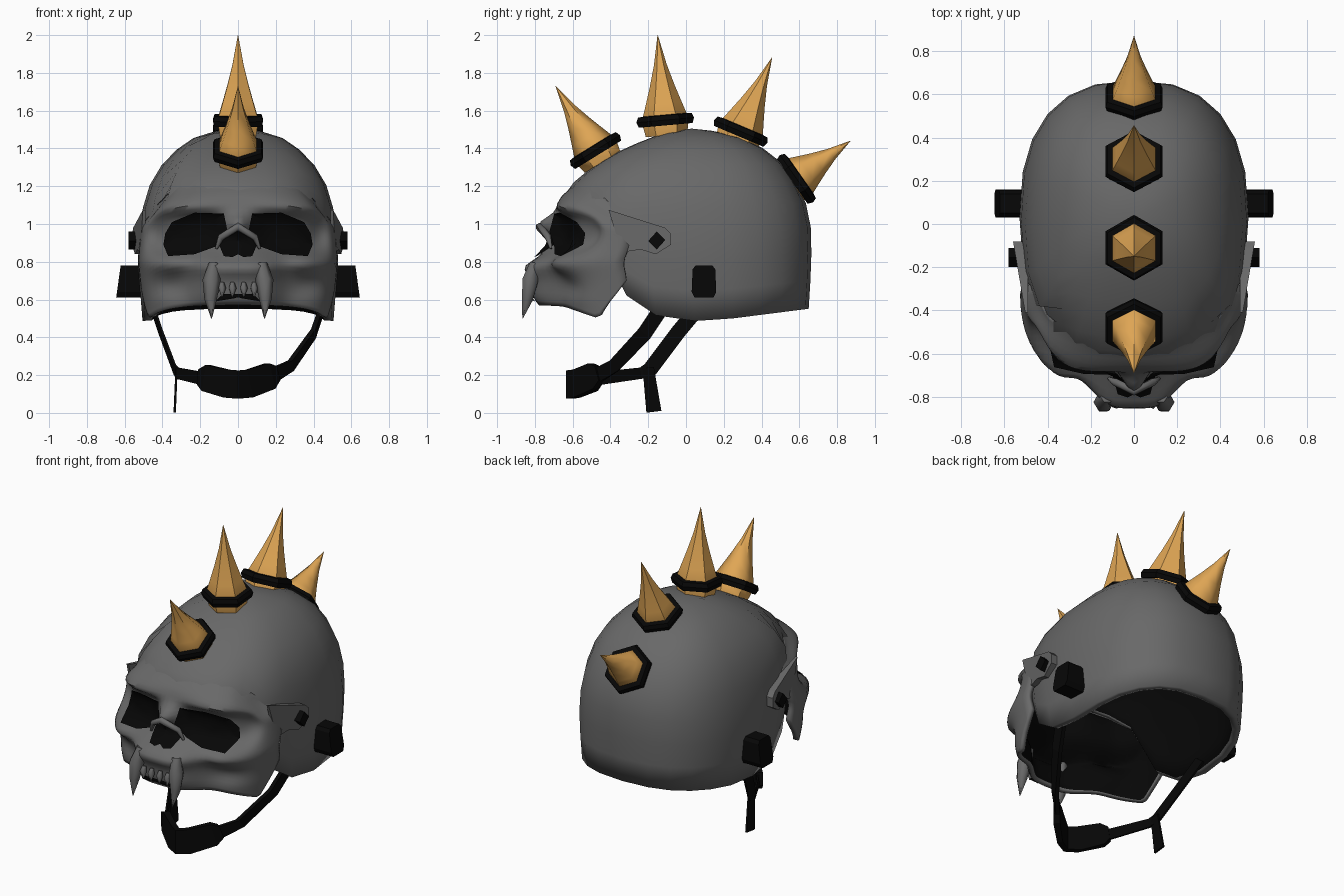
import bpy, bmesh
from math import sin, cos, pi, exp, radians
from mathutils import Vector

if "Cube" in bpy.data.objects:
    bpy.data.objects.remove(bpy.data.objects["Cube"])


def material(name, rgb):
    m = bpy.data.materials.new(name)
    m.diffuse_color = (*rgb, 1)
    m.use_nodes = True
    m.node_tree.nodes["Principled BSDF"].inputs["Base Color"].default_value = m.diffuse_color
    return m


GREY = material("dark_grey", (0.14, 0.14, 0.14))
BLACK = material("black", (0.002, 0.002, 0.002))
GOLD = material("gold", (0.74, 0.38, 0.09))


def interp(t, table):
    if t <= table[0][0]:
        return table[0][1]
    for (x0, y0), (x1, y1) in zip(table, table[1:]):
        if t <= x1:
            return y0 + (y1 - y0) * (t - x0) / (x1 - x0)
    return table[-1][1]


def loft(name, rows, mats, wrap=True, caps=(True, True), smooth=30, skin=0.0):
    """Join rows of points; an open skin is turned outward and thickened."""
    bm = bmesh.new()
    grid = [[bm.verts.new(p) for p in row] for row in rows]
    n = len(rows[0])
    for a, b in zip(grid, grid[1:]):
        for i in range(n if wrap else n - 1):
            j = (i + 1) % n
            bm.faces.new((a[i], a[j], b[j], b[i]))
    if caps[0]:
        bm.faces.new(grid[0])
    if caps[1]:
        bm.faces.new(grid[-1])
    bmesh.ops.remove_doubles(bm, verts=bm.verts, dist=1e-4)
    bmesh.ops.recalc_face_normals(bm, faces=bm.faces)
    bm.normal_update()
    if not all(caps):
        c = Vector((0, 0, 0.8))
        if sum((f.calc_center_median() - c).dot(f.normal) * f.calc_area() for f in bm.faces) < 0:
            bmesh.ops.reverse_faces(bm, faces=bm.faces)
    me = bpy.data.meshes.new(name)
    bm.to_mesh(me)
    bm.free()
    ob = bpy.data.objects.new(name, me)
    bpy.context.collection.objects.link(ob)
    for m in mats:
        me.materials.append(m)
    if skin:
        mod = ob.modifiers.new("thickness", 'SOLIDIFY')
        mod.thickness, mod.offset, mod.material_offset = skin, -1, 1
    if smooth:
        bpy.ops.object.select_all(action='DESELECT')
        ob.select_set(True)
        bpy.context.view_layer.objects.active = ob
        bpy.ops.object.shade_smooth_by_angle(angle=radians(smooth))
    return ob


# Helmet shell: half width, back y and front y by height
WIDTH = [(.48, .505), (.8, .53), (1.0, .52), (1.13, .495), (1.24, .455), (1.36, .37), (1.45, .25), (1.49, .14), (1.505, 0)]
BACK = [(.48, .645), (.8, .665), (1.0, .66), (1.13, .63), (1.24, .57), (1.36, .48), (1.45, .32), (1.49, .17), (1.505, .03)]
FRONT = [(.48, -.55), (.8, -.61), (1.0, -.65), (1.13, -.66), (1.24, -.58), (1.36, -.41), (1.45, -.21), (1.49, -.08), (1.505, .03)]
RIM = [(-.6, 1.1), (-.45, 1.0), (-.36, .65), (-.2, .52), (.08, .48), (.65, .55)]


def shell_dims(z):
    yb, yf = interp(z, BACK), interp(z, FRONT)
    return interp(z, WIDTH), (yb + yf) / 2, (yb - yf) / 2


def power(v, e):
    return abs(v) ** e * (1 if v >= 0 else -1)


def shell_point(ang, z):
    a, c, b = shell_dims(z)
    return (a * power(cos(ang), .8), c + b * power(sin(ang), .8), z)


ROWS, SEGS = 10, 24
rows = []
for i in range(ROWS + 1):
    row = []
    for j in range(SEGS):
        ang = 2 * pi * j / SEGS
        rim = interp(shell_point(ang, .7)[1], RIM)
        row.append(shell_point(ang, rim + (1.505 - rim) * sin(pi / 2 * i / ROWS)))
    rows.append(row)
loft("helmet_shell", rows, [GREY, BLACK], caps=(False, False), smooth=40, skin=.05)

# Skull mask: boxy curved sheet with sculpted bumps and hollows
MASK_W = [(.5, .5), (.8, .53), (1.0, .515), (1.1, .49), (1.2, .45), (1.27, .42)]
MASK_D = [(.5, .44), (.6, .47), (.8, .49), (1.0, .49), (1.15, .47), (1.27, .36)]
SNOUT = [(.55, .11), (.62, .14), (.7, .14), (.77, .175), (.83, .09), (.9, .03), (1.0, 0)]
BOTTOM = [(-.7, .57), (-.6, .54), (-.47, .5), (-.36, .62), (-.28, .72)]
TOP = [(-.7, 1.27), (-.6, 1.23), (-.45, 1.12), (-.28, 1.06)]


def bump(x, z, cx, cz, rx, rz, e=2):
    return exp(-abs((x - cx) / rx) ** e - abs((z - cz) / rz) ** e)


def mask_y(x, z):
    t = min(abs(x) / interp(z, MASK_W), 1)
    x = abs(x)
    d = exp(-(x / .21) ** 4) * interp(z, SNOUT)
    d += .09 * bump(x, z, 0, 1.0, .07, .05)         # nose bridge
    d -= .085 * bump(x, z, .27, .95, .2, .11, 4)    # eye socket
    d -= .07 * bump(x, z, .44, .95, .07, .1)        # temple hollow
    d += .02 * bump(x, z, .25, 1.09, .2, .035)      # brow
    d += .055 * bump(x, z, .36, .79, .13, .05)      # cheekbone
    d -= .03 * bump(x, z, .36, .67, .1, .06)        # cheek hollow
    return -.2 - interp(z, MASK_D) * (1 - t ** 3.4) ** (1 / 3.4) - d


rows = []
for i in range(31):
    v, row = i / 30, []
    for j in range(51):
        t = sin(radians(-86 + 172 * j / 50))
        yb = -.2 - .5 * (1 - abs(t) ** 3) ** (1 / 3)
        z0, z1 = interp(yb, BOTTOM), interp(yb, TOP)
        z = z0 + (z1 - z0) * v
        x = t * interp(z, MASK_W)
        y = mask_y(x, z)
        a, c, b = shell_dims(z)
        f = (abs(x / a) ** 2.5 + abs((y - c) / b) ** 2.5) ** .4
        w = max(0, (v - .74) / .26)
        w = w * w * (3 - 2 * w)
        k = 1 + (.965 / f - 1) * w                  # melt top edge into the shell
        row.append((x * k, c + (y - c) * k, z))
    rows.append(row)
loft("skull_mask", rows, [GREY, BLACK], wrap=False, caps=(False, False), smooth=60, skin=.03)


# Black openings lying on the mask
def panel(name, pts, lift=.018):
    cx = sum(p[0] for p in pts) / len(pts)
    cz = sum(p[1] for p in pts) / len(pts)
    rows = []
    for k in (1, .7, .4, .15):
        ring = [(cx + (x - cx) * k, cz + (z - cz) * k) for x, z in pts]
        rows.append([(x, mask_y(x, z) - lift, z) for x, z in ring])
    loft(name, rows, [BLACK], caps=(False, True))


EYE = [(.395, .89), (.385, .95), (.35, 1.01), (.23, 1.06), (.075, 1.055), (.055, .96), (.12, .88), (.23, .84), (.37, .83)]
for s, side in ((-1, "left"), (1, "right")):
    panel("eye_" + side, [(s * x, z) for x, z in EYE])
panel("nose_opening", [(0, .965), (.06, .94), (.1, .89), (.075, .83), (.03, .825), (0, .84),
                       (-.03, .825), (-.075, .83), (-.1, .89), (-.06, .94)])
panel("mouth_slit", [(-.12, .59), (-.08, .63), (.08, .63), (.12, .59), (.07, .61), (-.07, .61)])


def tube(name, pts, radii, mat, sides=6):
    pts, rows = [Vector(p) for p in pts], []
    for i, p in enumerate(pts):
        d = (pts[min(i + 1, len(pts) - 1)] - pts[max(i - 1, 0)]).normalized()
        u = d.cross(Vector((0, 1, .01))).normalized()
        w = d.cross(u)
        rows.append([p + (u * cos(2 * pi * k / sides) + w * sin(2 * pi * k / sides)) * radii[i] for k in range(sides)])
    loft(name, rows, [mat], smooth=70)


# Nose ridge, fangs and front teeth
tube("nose_ridge", [(-.115, -.715, .87), (-.09, -.73, .93), (0, -.775, .985), (.09, -.73, .93), (.115, -.715, .87)],
     [.008, .018, .022, .018, .008], GREY)
for s in (-1, 1):
    tube("fang", [(s * .125, -.80, .79), (s * .14, -.825, .70), (s * .145, -.84, .60), (s * .14, -.865, .50)],
         [.03, .048, .033, .002], GREY)
    for x in (.03, .085):
        tube("tooth", [(s * x, -.825, .69), (s * x, -.835, .66), (s * x, -.84, .615)], [.012, .022, .004], GREY, 5)


# Side plates: yz outline with inner and outer x
def prism(name, pts, inner, outer, s, mat):
    loft(name, [[(s * fn(y, z), y, z) for y, z in pts] for fn in (inner, outer)], [mat], smooth=0)


ARM = [(-.41, 1.075), (-.11, .98), (-.08, .95), (-.08, .89), (-.16, .84), (-.24, .865), (-.34, .85)]
BLOCK = [(.03, .64), (.045, .61), (.145, .61), (.16, .64), (.155, .76), (.14, .78), (.05, .78), (.035, .76)]
BOLT = [(-.2, .91), (-.155, .865), (-.11, .915), (-.155, .96)]
for s in (-1, 1):
    prism("mask_arm", ARM, lambda y, z: .49, lambda y, z: .56 + (y + .08) * .17, s, GREY)
    prism("arm_bolt", BOLT, lambda y, z: .53, lambda y, z: .58, s, BLACK)
    prism("side_block", BLOCK, lambda y, z: .5, lambda y, z: .645 - (z - .61) * .14, s, BLACK)

# Spikes with hexagonal collars: collar centre, tip (y, z)
for base, tip in (((-.48, 1.39), (-.69, 1.73)), ((-.11, 1.55), (-.15, 2.0)),
                  ((.29, 1.49), (.455, 1.88)), ((.585, 1.24), (.87, 1.44))):
    o, e = Vector((0, *base)), Vector((0, *tip))
    n, h = (e - o).normalized(), (e - o).length
    u, w = Vector((1, 0, 0)), n.cross(Vector((1, 0, 0)))

    def hexagon(r, z):
        return [o + n * z + (u * sin(k * pi / 3) + w * cos(k * pi / 3)) * r for k in range(6)]

    loft("spike", [hexagon(r, z * h) for r, z in
                   ((.11, -.18), (.125, 0), (.095, .2), (.066, .4), (.034, .65), (.001, 1))], [GOLD], smooth=57)
    loft("spike_collar", [hexagon(r, z) for r, z in
                          ((.1, -.02), (.143, -.028), (.153, 0), (.143, .025), (.1, .03))], [BLACK], smooth=0)


# Chin straps: flat bands through (x, y, z, width)
def strap(name, pts, thick=.02):
    ps, rows = [Vector(p[:3]) for p in pts], []
    for i, p in enumerate(ps):
        d = (ps[min(i + 1, len(ps) - 1)] - ps[max(i - 1, 0)]).normalized()
        out = Vector((p.x, min(0, p.y + .35) * 1.5, 0)).normalized()
        wd = d.cross(out).normalized() * pts[i][3] / 2
        th = out * thick / 2
        rows.append([p - wd - th, p + wd - th, p + wd + th, p - wd + th])
    loft(name, rows, [BLACK], smooth=0)


strap("strap_left", [(-.45, .06, .55, .08), (-.41, -.04, .43, .08), (-.335, -.19, .23, .08),
                     (-.32, -.24, .21, .06), (-.18, -.48, .18, .07)], .012)
strap("strap_right", [(.45, -.12, .57, .08), (.40, -.22, .42, .08), (.28, -.38, .25, .07), (.17, -.48, .19, .08)], .025)
strap("strap_tail", [(-.325, -.2, .24, .06), (-.335, -.17, .006, .08)], .012)
strap("chin_cup", [(-.2, -.46, .19, .08), (-.17, -.49, .185, .14), (-.06, -.58, .155, .15), (0, -.615, .15, .15),
                   (.06, -.58, .155, .15), (.17, -.49, .195, .14), (.2, -.46, .21, .08)], .04)
